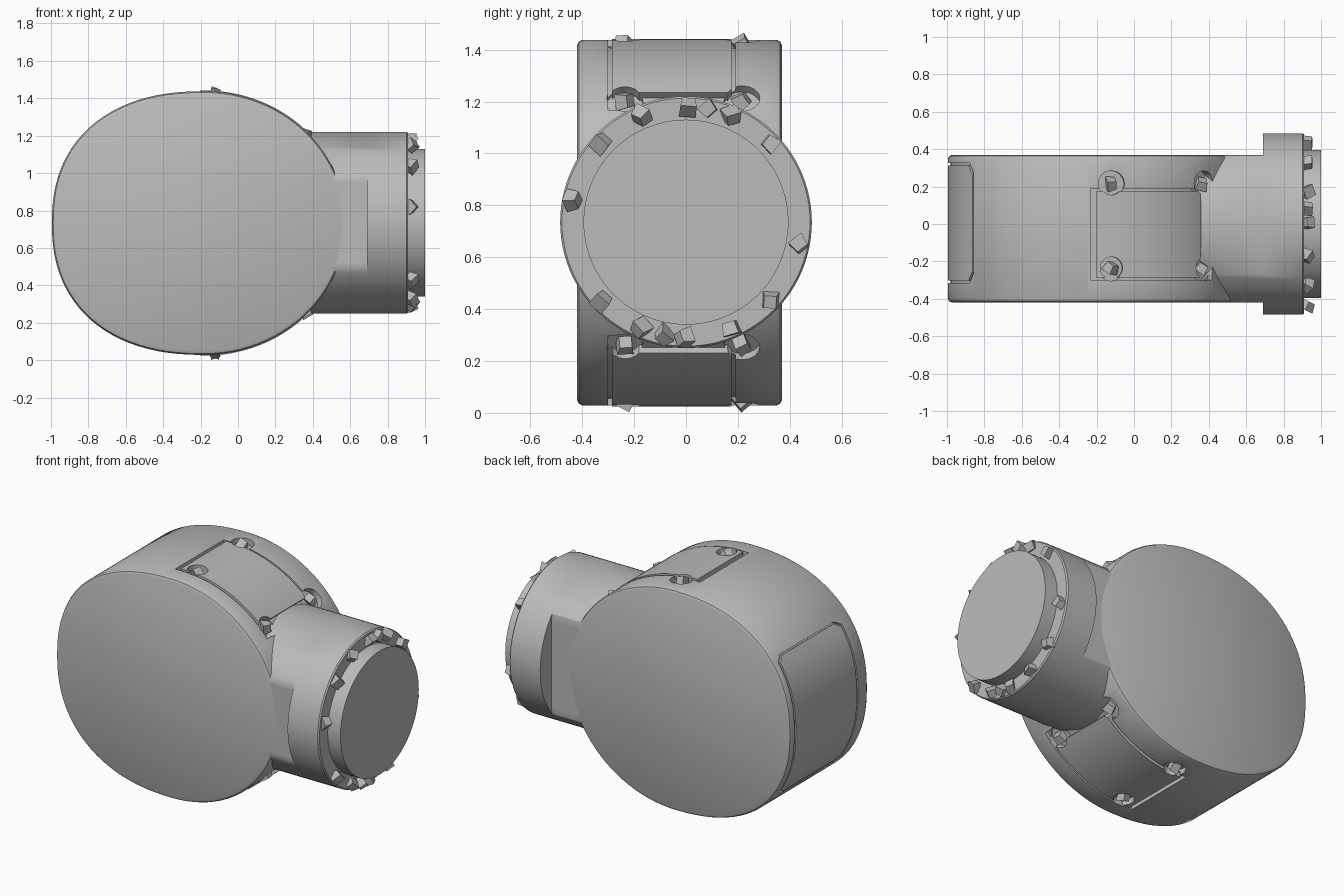
import bpy, bmesh, random
from math import sin, cos, radians, pi, hypot
from mathutils import Vector, Euler

if "Cube" in bpy.data.objects:
    bpy.data.objects.remove(bpy.data.objects["Cube"], do_unlink=True)

random.seed(4)
CX, CZ = -0.18, 0.733
FRONT, BACK = -0.42, 0.37

grey = bpy.data.materials.new("plain grey")
grey.use_nodes = True
grey.diffuse_color = (0.5, 0.5, 0.5, 1)
grey.node_tree.nodes["Principled BSDF"].inputs["Base Color"].default_value = (0.5, 0.5, 0.5, 1)


def finish(name, bm):
    bmesh.ops.recalc_face_normals(bm, faces=bm.faces)
    mesh = bpy.data.meshes.new(name)
    bm.to_mesh(mesh)
    bm.free()
    ob = bpy.data.objects.new(name, mesh)
    bpy.context.collection.objects.link(ob)
    mesh.materials.append(grey)
    return ob


def activate(ob):
    bpy.ops.object.select_all(action='DESELECT')
    ob.select_set(True)
    bpy.context.view_layer.objects.active = ob


def smooth(ob):
    activate(ob)
    bpy.ops.object.shade_smooth_by_angle(angle=radians(32))


def loft(name, rings):
    """Skin closed rings of points and cap both ends."""
    bm = bmesh.new()
    rows = [[bm.verts.new(p) for p in ring] for ring in rings]
    n = len(rows[0])
    for a, b in zip(rows, rows[1:]):
        for i in range(n):
            j = (i + 1) % n
            bm.faces.new((a[i], a[j], b[j], b[i]))
    bm.faces.new(rows[0])
    bm.faces.new(rows[-1])
    return finish(name, bm)


def outline(deg, off=0.0):
    """Point on the rounded housing outline, blunter on the closed end."""
    c, s = cos(radians(deg)), sin(radians(deg))
    if c >= 0:
        return CX + (0.757 + off) * c, CZ + (0.705 + off) * s
    e = 2 / 2.3
    return (CX - (0.815 + off) * abs(c) ** e,
            CZ + (0.705 + off) * abs(s) ** e * (1 if s >= 0 else -1))


def patch(name, a0, a1, y0, y1, low, high, chamfer=0.0):
    """Curved plate that follows the housing outline."""
    step = 3
    n = max(2, round((a1 - a0) / step))
    rings = []
    for i in range(n + 1):
        a = a0 + (a1 - a0) * i / n
        c = chamfer if i in (0, n) else 0
        (xl, zl), (xh, zh) = outline(a, low), outline(a, high)
        rings.append([(xl, y0 + c, zl), (xl, y1 - c, zl), (xh, y1 - c, zh), (xh, y0 + c, zh)])
    return loft(name, rings)


def spot(deg, y):
    """Surface point and outward direction on the housing."""
    x, z = outline(deg)
    xo, zo = outline(deg, 0.05)
    return Vector((x, y, z)), Vector((xo - x, 0, zo - z)).normalized()


def plug(deg, y, radius):
    """Round pocket cutter standing on the housing surface."""
    p, d = spot(deg, y)
    bm = bmesh.new()
    bmesh.ops.create_cone(bm, cap_ends=True, segments=16, radius1=radius,
                          radius2=radius, depth=0.08)
    bmesh.ops.transform(bm, matrix=d.to_track_quat('Z', 'Y').to_matrix().to_4x4(), verts=bm.verts)
    bmesh.ops.translate(bm, vec=p, verts=bm.verts)
    return finish("pocket_cutter", bm)


def cut(ob, cutter):
    mod = ob.modifiers.new("cut", 'BOOLEAN')
    mod.operation, mod.solver, mod.object = 'DIFFERENCE', 'EXACT', cutter
    activate(ob)
    bpy.ops.object.modifier_apply(modifier=mod.name)
    bpy.data.objects.remove(cutter, do_unlink=True)


def bolt(name, place, size):
    """Faceted stud with a random turn."""
    bm = bmesh.new()
    bmesh.ops.create_cone(bm, cap_ends=True, segments=4, radius1=size, radius2=size * 0.75,
                          depth=size * 1.1)
    turn = Euler([random.uniform(0, 2 * pi) for _ in range(3)]).to_matrix().to_4x4()
    bmesh.ops.transform(bm, matrix=turn, verts=bm.verts)
    bmesh.ops.translate(bm, vec=place, verts=bm.verts)
    return finish(name, bm)


# Housing with softened rims
def rim(y, inset):
    return [(p[0], y, p[1]) for p in (outline(i * 3.75, -inset) for i in range(96))]


housing = loft("housing", [rim(FRONT, 0.022), rim(FRONT + 0.007, 0.007), rim(FRONT + 0.022, 0),
                           rim(BACK - 0.022, 0), rim(BACK - 0.007, 0.007), rim(BACK, 0.022)])

# Access covers above and below, with bolt pockets at their corners
for side, flip in (("upper", False), ("lower", True)):
    def span(a, b):
        return (360 - b, 360 - a) if flip else (a, b)
    cut(housing, patch("recess_cutter", *span(38, 92.5), -0.30, 0.19, -0.025, 0.05))
    cover = patch(side + "_cover", *span(45, 91), -0.285, 0.175, -0.04, 0.004)
    for a in (43, 85.5):
        a = 360 - a if flip else a
        for y in (-0.235, 0.215):
            cut(housing, plug(a, y, 0.07))
            cut(cover, plug(a, y, 0.06))
            p, d = spot(a, y)
            bolt(side + "_cover_bolt", p - d * 0.018, 0.045)
    smooth(cover)

# End panel outlined by a narrow groove
cut(housing, patch("groove_cutter", 144, 216, -0.315, 0.325, -0.015, 0.05, 0.05))
smooth(patch("end_panel", 144.8, 215.2, -0.303, 0.313, -0.03, 0.0, 0.05))
smooth(housing)

# Round neck, flattened flush with the housing behind its collar
def ring(x, r, lo=-1.0, hi=1.0):
    pts = []
    for i in range(96):
        a = 2 * pi * i / 96
        pts.append((x, min(max(r * cos(a), lo), hi), 0.735 + r * sin(a)))
    return pts


flat = (FRONT + 0.001, BACK - 0.001)
smooth(loft("neck", [ring(0.3, 0.485, *flat), ring(0.69, 0.485, *flat),
                     ring(0.69, 0.485), ring(0.902, 0.485), ring(0.91, 0.478)]))

# End cap
smooth(loft("end_cap", [ring(0.88, 0.395), ring(1.0, 0.395)]))

# Collar bolts, repeated on the opposite half
for a in (43, 67, 79, 89, 113, 137, 169):
    for half in (0, 180):
        t = radians(a + half)
        bolt("collar_bolt", (0.925, 0.445 * cos(t), 0.735 + 0.445 * sin(t)), 0.045)
